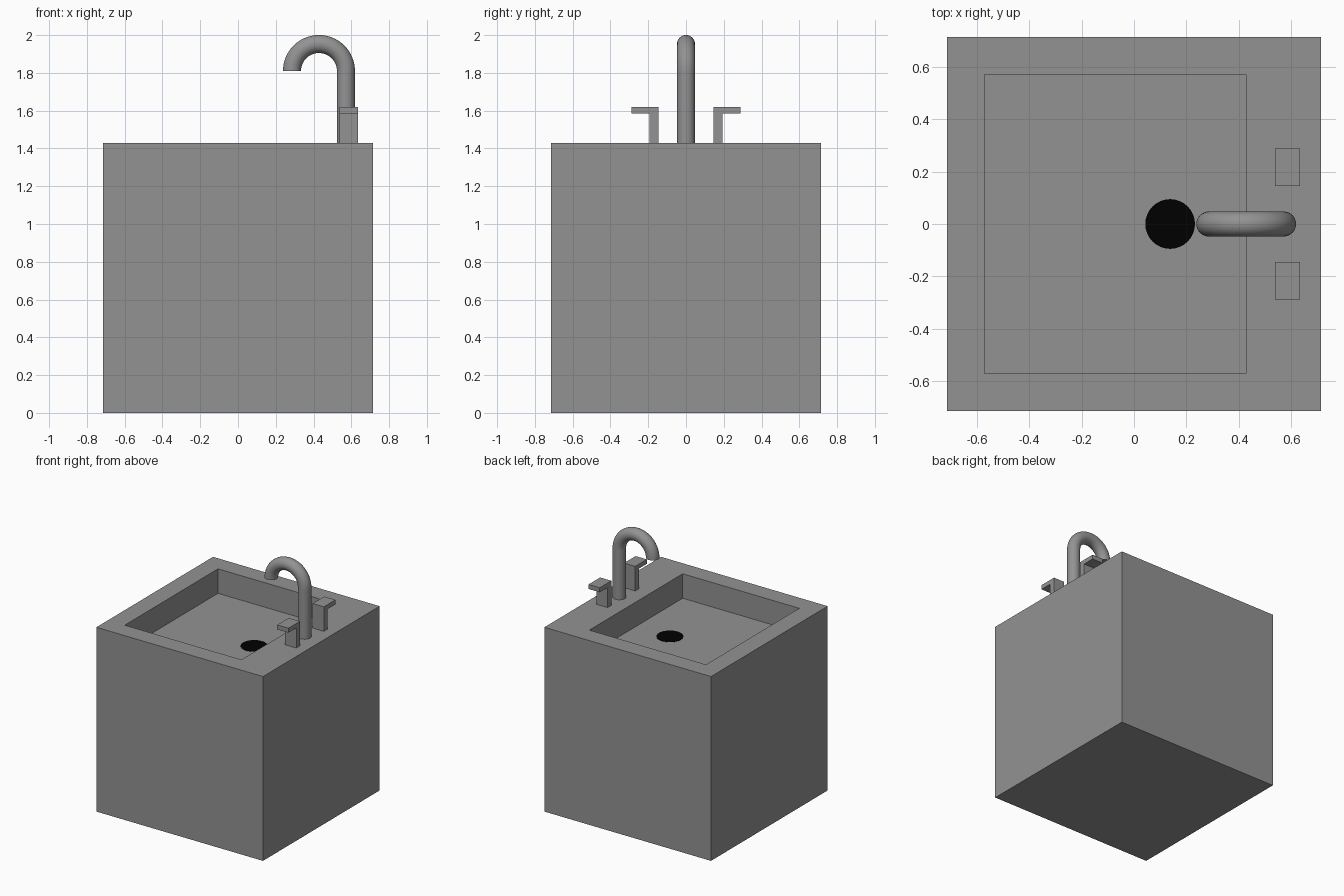
import bpy, bmesh, math
from mathutils import Vector

if "Cube" in bpy.data.objects:
    bpy.data.objects.remove(bpy.data.objects["Cube"])

H = 1.4286      # cabinet height and width
PIPE_R = 0.0476
ARC_Z = 1.81
DEPTH = 0.19    # basin depth


def material(name, value):
    mat = bpy.data.materials.new(name)
    mat.diffuse_color = (value, value, value, 1)
    mat.use_nodes = True
    mat.node_tree.nodes["Principled BSDF"].inputs["Base Color"].default_value = mat.diffuse_color
    return mat


grey = material("dark_grey", 0.29)
black = material("black", 0.0)


def finish(bm, name, smooth=False, mat=grey):
    bmesh.ops.recalc_face_normals(bm, faces=bm.faces)
    mesh = bpy.data.meshes.new(name)
    bm.to_mesh(mesh)
    bm.free()
    mesh.materials.append(mat)
    ob = bpy.data.objects.new(name, mesh)
    bpy.context.collection.objects.link(ob)
    if smooth:
        bpy.ops.object.select_all(action='DESELECT')
        ob.select_set(True)
        bpy.context.view_layer.objects.active = ob
        bpy.ops.object.shade_smooth_by_angle(angle=math.radians(40))


def cylinder(name, radius, loc, depth, mat=grey):
    bm = bmesh.new()
    bmesh.ops.create_cone(bm, cap_ends=True, segments=32,
                          radius1=radius, radius2=radius, depth=depth)
    bmesh.ops.translate(bm, verts=bm.verts, vec=loc)
    finish(bm, name, smooth=True, mat=mat)


# Cabinet with a recessed basin, deck wider on the tap side
bm = bmesh.new()
bmesh.ops.create_cube(bm, size=H)
bmesh.ops.translate(bm, verts=bm.verts, vec=(0, 0, H / 2))
top = max(bm.faces, key=lambda f: f.calc_center_median().z)
bmesh.ops.inset_region(bm, faces=[top], thickness=0.1)
for v in top.verts:
    v.co.x = 0.4286 if v.co.x > 0 else -0.5714
    v.co.y = math.copysign(0.5714, v.co.y)
res = bmesh.ops.extrude_discrete_faces(bm, faces=[top])
bmesh.ops.translate(bm, verts=res["faces"][0].verts, vec=(0, 0, -DEPTH))
finish(bm, "basin_cabinet")

# Drain, nearly flush with the basin floor
cylinder("drain", 0.095, (0.138, 0, H - DEPTH), 0.004, black)

# Tap column
cylinder("tap_column", PIPE_R, (0.5714, 0, (H + ARC_Z) / 2), ARC_Z - H)

# Curved spout: pipe section swept through a half turn
bm = bmesh.new()
ring = bmesh.ops.create_circle(bm, cap_ends=True, segments=32, radius=PIPE_R)
bmesh.ops.translate(bm, verts=ring["verts"], vec=(0.5714, 0, ARC_Z))
bmesh.ops.spin(bm, geom=bm.faces[:], cent=(0.4286, 0, ARC_Z), axis=(0, -1, 0),
               angle=math.pi, steps=32)
finish(bm, "tap_spout", smooth=True)

# Tap handles: L profile extruded along x, mirrored in y
profile = [(0.146, H), (0.192, H), (0.192, 1.584), (0.288, 1.584),
           (0.288, 1.619), (0.146, 1.619)]
for side, name in ((1, "back_handle"), (-1, "front_handle")):
    bm = bmesh.new()
    face = bm.faces.new([bm.verts.new((0.538, side * y, z)) for y, z in profile])
    ext = bmesh.ops.extrude_face_region(bm, geom=[face], use_keep_orig=True)
    verts = [g for g in ext["geom"] if isinstance(g, bmesh.types.BMVert)]
    bmesh.ops.translate(bm, verts=verts, vec=Vector((0.096, 0, 0)))
    finish(bm, name)
